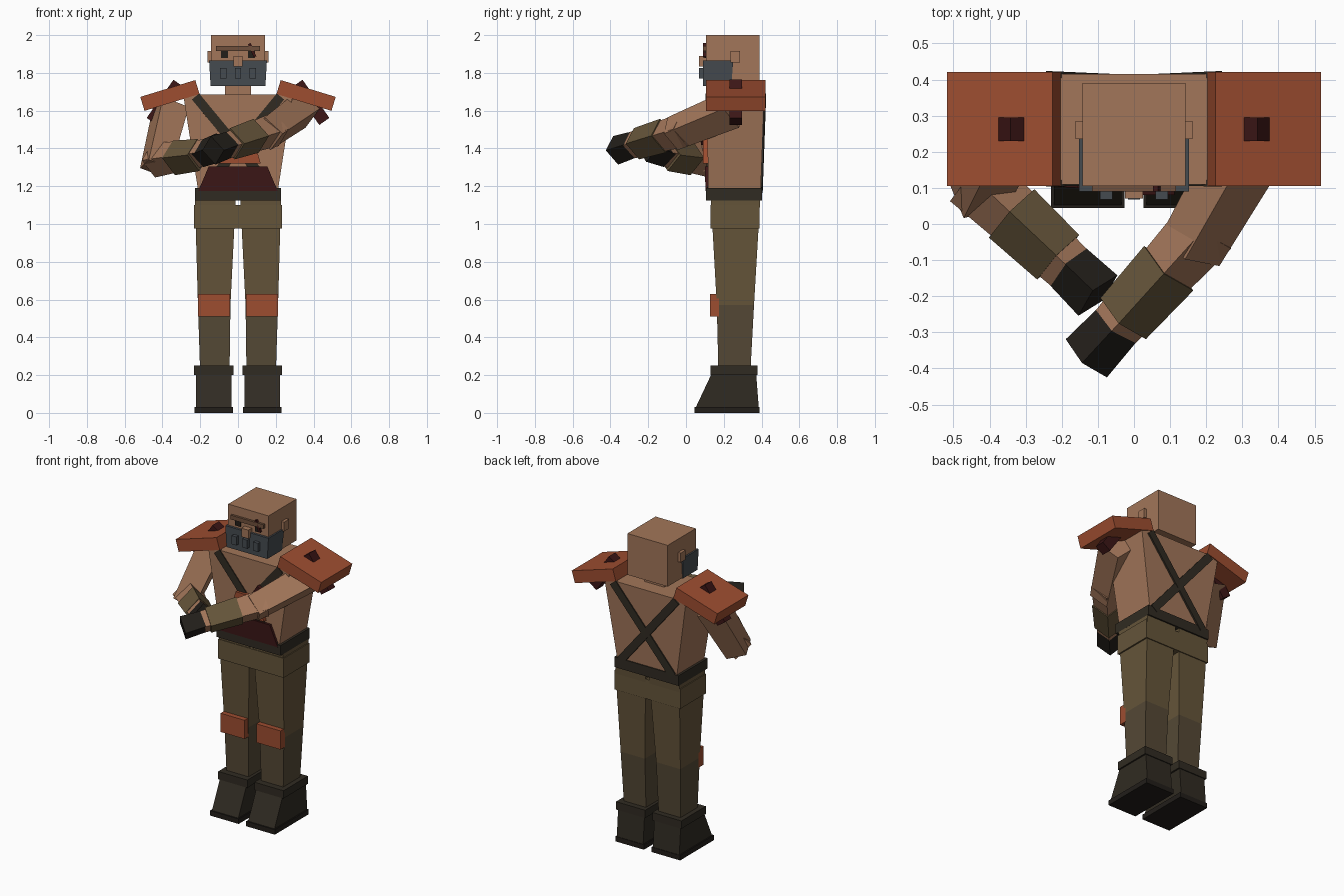
import bpy, bmesh, math
from mathutils import Matrix, Vector


def mat(name, r, g, b):
    m = bpy.data.materials.new(name)
    m.diffuse_color = (r, g, b, 1)
    return m


SKIN = mat("skin", 0.36, 0.18, 0.10)
RUST = mat("rust_plate", 0.34, 0.075, 0.03)
CLOTH = mat("cloth", 0.13, 0.09, 0.042)
LOWER = mat("dark_cloth", 0.09, 0.066, 0.036)
LEATHER = mat("leather", 0.03, 0.024, 0.016)
GLOVE = mat("glove", 0.016, 0.013, 0.010)
MAROON = mat("maroon", 0.045, 0.008, 0.008)
BEARD = mat("beard", 0.06, 0.07, 0.08)
BROW = mat("brow", 0.16, 0.08, 0.045)


def taper(name, z0, r0, z1, r1, m):
    """Block whose bottom and top rectangles r = (x0, x1, y0, y1) may differ."""
    bm = bmesh.new()
    rings = []
    for z, (x0, x1, y0, y1) in ((z0, r0), (z1, r1)):
        x0, x1 = sorted((x0, x1))
        rings.append([bm.verts.new((x, y, z)) for x, y in
                      ((x0, y0), (x1, y0), (x1, y1), (x0, y1))])
    lo, hi = rings
    bm.faces.new(lo[::-1])
    bm.faces.new(hi)
    for i in range(4):
        j = (i + 1) % 4
        bm.faces.new((lo[i], lo[j], hi[j], hi[i]))
    me = bpy.data.meshes.new(name)
    bm.to_mesh(me)
    bm.free()
    me.materials.append(m)
    ob = bpy.data.objects.new(name, me)
    bpy.context.collection.objects.link(ob)
    return ob


def box(name, x0, x1, y0, y1, z0, z1, m):
    r = (x0, x1, y0, y1)
    return taper(name, z0, r, z1, r, m)


def beam(name, a, b, wa, wb, m, roll=0.0):
    """Tapered bar from a to b; wa and wb are (depth, width) at its ends."""
    a, b = Vector(a), Vector(b)
    d = b - a
    rect = lambda w: (-w[0] / 2, w[0] / 2, -w[1] / 2, w[1] / 2)
    ob = taper(name, 0, rect(wa), d.length, rect(wb), m)
    rot = d.to_track_quat('Z', 'Y').to_matrix().to_4x4()
    ob.data.transform(Matrix.Translation(a) @ rot @ Matrix.Rotation(roll, 4, 'Z'))
    return ob


# head and face
box("head", -0.143, 0.143, 0.105, 0.39, 1.735, 2.0, SKIN)
box("neck", -0.07, 0.07, 0.17, 0.32, 1.65, 1.75, SKIN)
box("nose", -0.025, 0.025, 0.07, 0.12, 1.835, 1.89, SKIN)
box("brow", -0.117, 0.117, 0.09, 0.12, 1.915, 1.942, BROW)
taper("beard", 1.73, (-0.145, 0.145, 0.09, 0.24), 1.865, (-0.153, 0.153, 0.09, 0.25), BEARD)
for i in (-1, 0, 1):
    box("beard_braid", i * 0.077 - 0.017, i * 0.077 + 0.017, 0.068, 0.1, 1.77, 1.825, BEARD)
for s in (-1, 1):
    box("eye", s * 0.052, s * 0.09, 0.098, 0.12, 1.88, 1.915, GLOVE)
    box("ear", s * 0.135, s * 0.162, 0.235, 0.285, 1.855, 1.915, SKIN)
beam("scar", (0.06, 0.1, 1.955), (0.09, 0.1, 1.885), (0.02, 0.015), (0.02, 0.015), MAROON)

# torso, belt and chest harness
taper("torso", 1.17, (-0.21, 0.21, 0.118, 0.395), 1.685, (-0.29, 0.29, 0.11, 0.415), SKIN)
box("belt", -0.228, 0.228, 0.105, 0.402, 1.125, 1.19, LEATHER)
taper("belly_plate", 1.175, (-0.21, 0.21, 0.103, 0.14), 1.305, (-0.155, 0.155, 0.1, 0.14), MAROON)
taper("chest_plate", 1.32, (-0.12, 0.12, 0.09, 0.13), 1.46, (-0.08, 0.08, 0.09, 0.13), RUST)
beam("plate_strap", (0.03, 0.1, 1.43), (0.095, 0.1, 1.53), (0.04, 0.04), (0.04, 0.04), MAROON)
for s in (-1, 1):
    for side, y0, y1 in (("front", 0.113, 0.12), ("back", 0.414, 0.396)):
        beam(side + "_strap", (s * 0.225, y0, 1.675), (-s * 0.185, y1, 1.18),
             (0.018, 0.05), (0.018, 0.05), LEATHER)

# hips, legs and boots
box("hip_cloth", -0.233, 0.233, 0.13, 0.39, 0.975, 1.1, CLOTH)
for s in (-1, 1):
    taper("thigh", 0.57, (s * 0.04, s * 0.212, 0.163, 0.36),
          1.13, (s * 0.012, s * 0.228, 0.132, 0.393), CLOTH)
    taper("shin", 0.2, (s * 0.045, s * 0.2, 0.172, 0.34),
          0.57, (s * 0.04, s * 0.212, 0.163, 0.36), LOWER)
    box("knee_pad", s * 0.042, s * 0.213, 0.127, 0.175, 0.51, 0.63, RUST)
    box("boot_cuff", s * 0.025, s * 0.232, 0.13, 0.378, 0.2, 0.25, LEATHER)
    taper("boot", 0.03, (s * 0.035, s * 0.222, 0.052, 0.385),
          0.2, (s * 0.035, s * 0.222, 0.132, 0.372), LEATHER)
    box("boot_sole", s * 0.027, s * 0.23, 0.045, 0.388, 0, 0.032, GLOVE)

# shoulder armour with a peg through each plate
for s in (-1, 1):
    beam("shoulder_plate", (s * 0.215, 0.263, 1.725), (s * 0.506, 0.263, 1.636),
         (0.315, 0.077), (0.315, 0.077), RUST)
    beam("shoulder_peg", (s * 0.315, 0.263, 1.745), (s * 0.457, 0.263, 1.543),
         (0.065, 0.065), (0.065, 0.065), MAROON)

# arms: shoulder, elbow, wrist, fingertip
arms = {
    "left": [(0.34, 0.25, 1.61), (0.18, -0.03, 1.495), (-0.03, -0.262, 1.425), (-0.132, -0.372, 1.39)],
    "right": [(-0.355, 0.25, 1.62), (-0.425, 0.11, 1.34), (-0.21, -0.092, 1.365), (-0.1, -0.198, 1.405)],
}
Q = math.pi / 4
for side, pts in arms.items():
    sh, el, wr, tip = map(Vector, pts)
    sq = lambda w: (w, w)
    over = (el - sh).normalized() * 0.05
    beam(side + "_upper_arm", sh, el + over, sq(0.15), sq(0.13), SKIN, Q)
    beam(side + "_forearm", el - (wr - el) * 0.1, wr.lerp(tip, 0.3), sq(0.13), sq(0.1), SKIN, Q)
    beam(side + "_bracer", el.lerp(wr, 0.4), wr, sq(0.13), sq(0.12), CLOTH, Q)
    beam(side + "_glove", wr.lerp(tip, 0.12), tip, sq(0.1), sq(0.11), GLOVE, Q)
